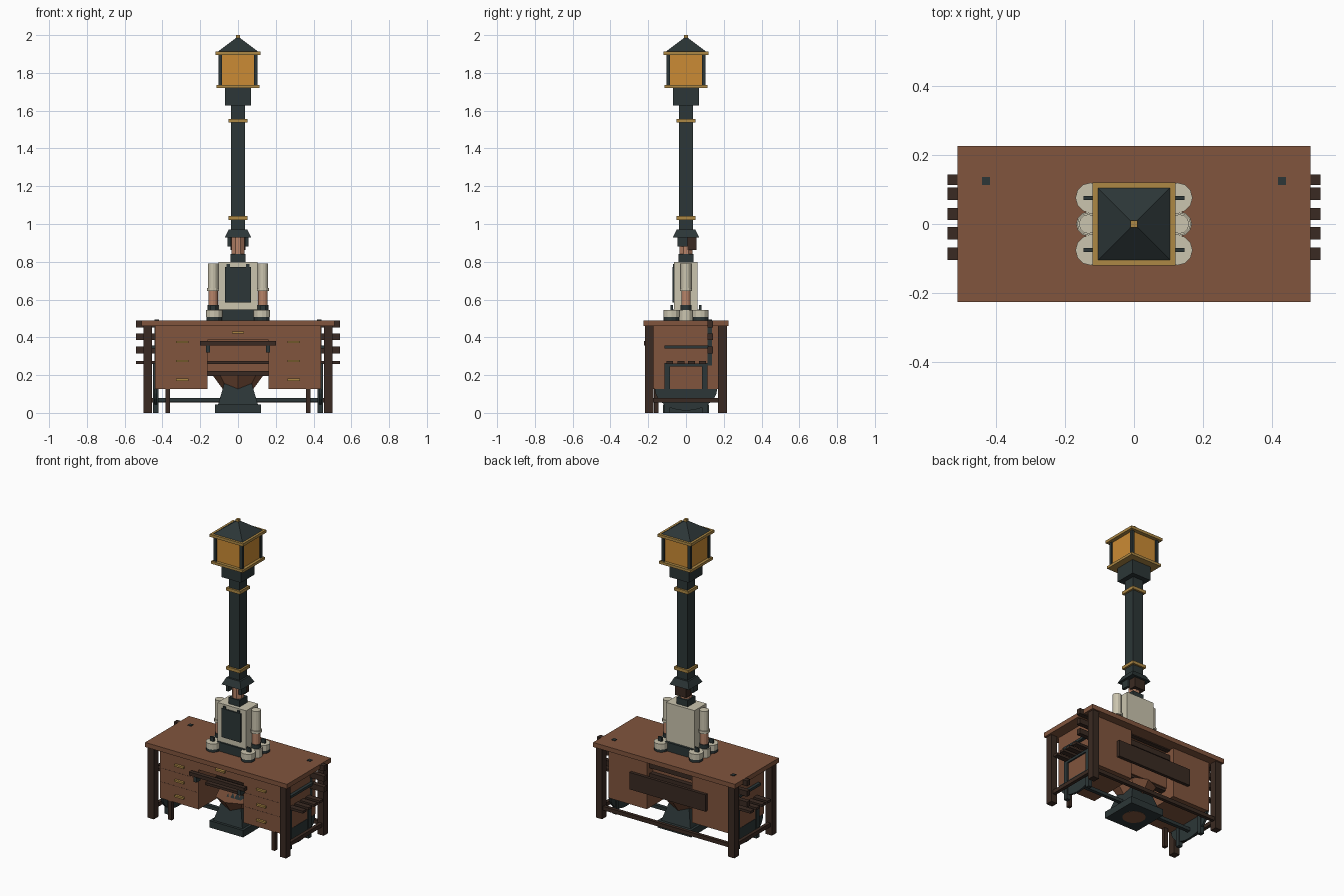
import bpy, bmesh, math
from mathutils import Matrix


def mat(name, c):
    m = bpy.data.materials.new(name)
    m.diffuse_color = (*c, 1)
    return m


WOOD = mat("warm wood", (0.22, 0.09, 0.047))
DARK = mat("dark wood", (0.042, 0.023, 0.016))
IRON = mat("dark iron", (0.025, 0.037, 0.038))
AMBER = mat("amber glass", (0.6, 0.26, 0.035))
BRASS = mat("brass", (0.42, 0.25, 0.06))
CREAM = mat("cream enamel", (0.6, 0.56, 0.43))
COPPER = mat("copper", (0.48, 0.23, 0.14))


def finish(name, bm, m):
    bmesh.ops.recalc_face_normals(bm, faces=bm.faces)
    me = bpy.data.meshes.new(name)
    bm.to_mesh(me)
    bm.free()
    me.materials.append(m)
    ob = bpy.data.objects.new(name, me)
    bpy.context.collection.objects.link(ob)
    return ob


def box(name, m, x0, x1, y0, y1, z0, z1):
    bm = bmesh.new()
    t = Matrix.Translation(((x0 + x1) / 2, (y0 + y1) / 2, (z0 + z1) / 2))
    bmesh.ops.create_cube(bm, size=1, matrix=t @ Matrix.Diagonal((x1 - x0, y1 - y0, z1 - z0, 1)))
    return finish(name, bm, m)


def sq(name, m, r, z0, z1):
    return box(name, m, -r, r, -r, r, z0, z1)


def taper(name, m, r0, r1, z0, z1, n=4, x=0, y=0, turn=0.0):
    """Upright frustum; for n=4 radii are half-widths."""
    k = math.sqrt(2) if n == 4 else 1
    a = math.pi / 4 if n == 4 else turn
    bm = bmesh.new()
    t = Matrix.Translation((x, y, (z0 + z1) / 2)) @ Matrix.Rotation(a, 4, 'Z')
    bmesh.ops.create_cone(bm, cap_ends=True, segments=n, radius1=r0 * k, radius2=r1 * k,
                          depth=z1 - z0, matrix=t)
    return finish(name, bm, m)


def mbox(name, m, s, x0, x1, *yz):
    a, b = sorted((s * x0, s * x1))
    return box(name, m, a, b, *yz)


# desk: top, drawers, modesty panels
box("desk_top", WOOD, -0.512, 0.512, -0.226, 0.226, 0.46, 0.49)
box("centre_drawer", WOOD, -0.162, 0.162, -0.175, 0.09, 0.385, 0.46)
box("kneehole_panel", WOOD, -0.162, 0.162, 0.095, 0.11, 0.21, 0.39)
box("kneehole_rail", DARK, -0.162, 0.162, 0.06, 0.1, 0.195, 0.222)
box("back_plank", DARK, -0.275, 0.275, 0.172, 0.192, 0.235, 0.345)
box("pull_bar", DARK, -0.2, 0.2, -0.222, -0.195, 0.357, 0.38)
box("centre_handle", BRASS, -0.033, 0.033, -0.19, -0.175, 0.419, 0.431)
box("back_stretcher", DARK, -0.46, 0.46, 0.183, 0.205, 0.055, 0.08)
box("bench_front_rail", IRON, -0.44, 0.44, -0.012, 0.012, 0.058, 0.08)

for s in (-1, 1):
    mbox("pedestal", WOOD, s, 0.162, 0.44, -0.175, 0.172, 0.127, 0.46)
    for z in (0.175, 0.275, 0.375):
        mbox("drawer_handle", BRASS, s, 0.262, 0.328, -0.19, -0.175, z - 0.006, z + 0.006)
    for z in (0.235, 0.325):
        mbox("drawer_gap", DARK, s, 0.17, 0.435, -0.1755, -0.175, z - 0.0008, z + 0.0008)
    for y in (-0.195, 0.193):
        mbox("desk_leg", DARK, s, 0.455, 0.5, y - 0.023, y + 0.023, 0, 0.46)
    mbox("inner_leg", DARK, s, 0.36, 0.385, -0.17, -0.145, 0, 0.127)
    mbox("side_stretcher", DARK, s, 0.467, 0.489, -0.18, 0.18, 0.055, 0.08)
    mbox("pull_bar_bracket", IRON, s, 0.148, 0.17, -0.215, -0.175, 0.32, 0.36)

    # bench ends: iron frame, arm, back post, curved skirt
    for y in (-0.1, 0.1):
        mbox("bench_leg", IRON, s, 0.422, 0.449, y - 0.014, y + 0.014, 0, 0.265)
    mbox("bench_end_rail", IRON, s, 0.422, 0.449, -0.114, 0.114, 0.245, 0.262)
    mbox("bench_arm", IRON, s, 0.422, 0.46, -0.115, 0.12, 0.34, 0.356)
    mbox("bench_back_post", IRON, s, 0.418, 0.442, 0.113, 0.137, 0.25, 0.494)
    bm = bmesh.new()
    ring = [bm.verts.new((s * 0.428, 0.165 * math.cos(a), 0.127 + 0.115 * math.sin(a)))
            for a in [math.pi + math.pi * i / 14 for i in range(15)]]
    f = bm.faces.new(ring)
    ex = bmesh.ops.extrude_face_region(bm, geom=[f])
    bmesh.ops.translate(bm, vec=(s * 0.014, 0, 0),
                        verts=[v for v in ex["geom"] if isinstance(v, bmesh.types.BMVert)])
    finish("bench_skirt", bm, IRON)

# bench slats, full width through the pedestals
for y in (-0.086, -0.027, 0.029, 0.088):
    box("seat_slat", DARK, -0.541, 0.541, y - 0.018, y + 0.018, 0.26, 0.276)
for z in (0.333, 0.403, 0.471):
    box("back_slat", DARK, -0.541, 0.541, 0.113, 0.143, z - 0.018, z + 0.018)

# pedestal base with funnel
sq("base_plinth", IRON, 0.122, 0, 0.045)
taper("base_flare", IRON, 0.105, 0.06, 0.045, 0.2)
taper("hopper", WOOD, 0.025, 0.135, 0.05, 0.2, 8)
taper("base_underside_disc", WOOD, 0.07, 0.07, -0.0, 0.004, 16).location.z = -0.001

# cabinet on the desk
box("cabinet_foot", IRON, -0.1, 0.1, -0.075, 0.075, 0.488, 0.548)
box("cabinet", CREAM, -0.103, 0.103, -0.063, 0.06, 0.545, 0.798)
box("cabinet_door", IRON, -0.069, 0.069, -0.072, -0.06, 0.585, 0.772)
for s in (-1, 1):
    mbox("door_hinge", IRON, s, 0.043, 0.06, -0.07, -0.06, 0.77, 0.787)
    x = s * 0.132
    taper("tube_base", CREAM, 0.036, 0.036, 0.49, 0.545, 12, x)
    taper("tube_socket", IRON, 0.029, 0.029, 0.545, 0.572, 12, x)
    taper("tube_lower", COPPER, 0.025, 0.025, 0.57, 0.65, 12, x)
    taper("tube_collar", CREAM, 0.033, 0.033, 0.645, 0.662, 12, x)
    taper("tube_upper", CREAM, 0.028, 0.028, 0.66, 0.79, 12, x)
    for y in (-0.076, 0.076):
        taper("foot_sole", IRON, 0.042, 0.042, 0.49, 0.508, 12, s * 0.126, y)
        taper("foot_pad", CREAM, 0.044, 0.044, 0.508, 0.545, 12, s * 0.126, y)
        mbox("foot_clip", IRON, s, 0.118, 0.146, y - 0.006, y + 0.006, 0.54, 0.572)

# neck
sq("neck_base", IRON, 0.04, 0.797, 0.84)
taper("neck_copper", COPPER, 0.036, 0.036, 0.835, 0.93, 8, turn=math.pi / 8)
box("neck_box", DARK, -0.04, 0.04, 0.008, 0.055, 0.862, 0.935)
taper("neck_collar", IRON, 0.07, 0.05, 0.928, 0.97)
for i in range(2):
    mbox("neck_arm", IRON, 1 - 2 * i, 0.036, 0.055, -0.045, 0.008, 0.88, 0.93)

# lamp post with brass bands
sq("post", IRON, 0.038, 0.96, 1.63)
for z in (1.032, 1.547):
    sq("post_band", BRASS, 0.05, z - 0.01, z + 0.01)
sq("post_cap", IRON, 0.069, 1.627, 1.722)

# lantern
sq("lantern_base", BRASS, 0.114, 1.72, 1.737)
sq("lantern_glass", AMBER, 0.095, 1.735, 1.898)
for s in (-1, 1):
    for y in (-1, 1):
        a, b = sorted((y * 0.085, y * 0.104))
        mbox("lantern_corner", IRON, s, 0.085, 0.104, a, b, 1.735, 1.898)
sq("lantern_rim", BRASS, 0.12, 1.896, 1.914)
taper("lantern_roof", IRON, 0.105, 0.008, 1.914, 1.987)
sq("finial", BRASS, 0.01, 1.98, 2.0)
